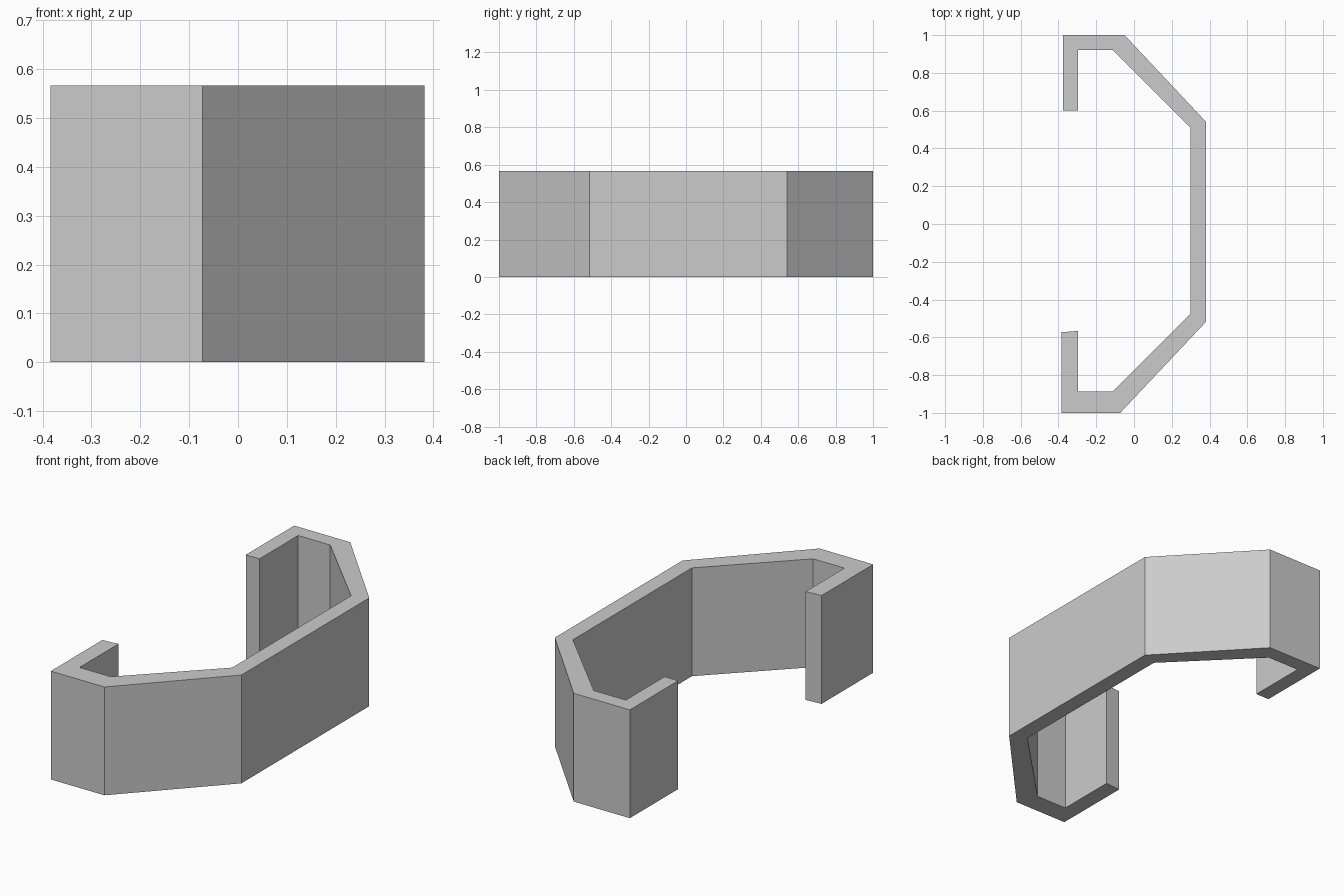
import bpy
import bmesh
from mathutils import Vector

cube = bpy.data.objects.get("Cube")
if cube:
    bpy.data.objects.remove(cube, do_unlink=True)

HEIGHT = 0.567

# Single matte grey
grey = bpy.data.materials.new("light_grey")
grey.use_nodes = True
colour = (0.6, 0.6, 0.6, 1)
grey.diffuse_color = colour
grey.node_tree.nodes["Principled BSDF"].inputs["Base Color"].default_value = colour

# Plan of the bracket: outer wall from back hook to front hook, then inner wall back
outer = [(-0.375, 0.60), (-0.375, 1.0), (-0.05, 1.0), (0.382, 0.54),
         (0.382, -0.517), (-0.073, -1.0), (-0.384, -1.0), (-0.384, -0.573)]
inner = [(-0.296, -0.566), (-0.296, -0.888), (-0.115, -0.888), (0.298, -0.475),
         (0.298, 0.51), (-0.11, 0.92), (-0.296, 0.92), (-0.296, 0.60)]

# Extrude the plan upwards into a solid
bm = bmesh.new()
base = bm.faces.new([bm.verts.new((x, y, 0)) for x, y in outer + inner])
top = bmesh.ops.extrude_face_region(bm, geom=[base], use_keep_orig=True)
raised = [v for v in top["geom"] if isinstance(v, bmesh.types.BMVert)]
bmesh.ops.translate(bm, verts=raised, vec=Vector((0, 0, HEIGHT)))
bmesh.ops.recalc_face_normals(bm, faces=bm.faces)

mesh = bpy.data.meshes.new("hooked_bracket")
bm.to_mesh(mesh)
bm.free()
mesh.materials.append(grey)
bracket = bpy.data.objects.new("hooked_bracket", mesh)
bpy.context.collection.objects.link(bracket)
